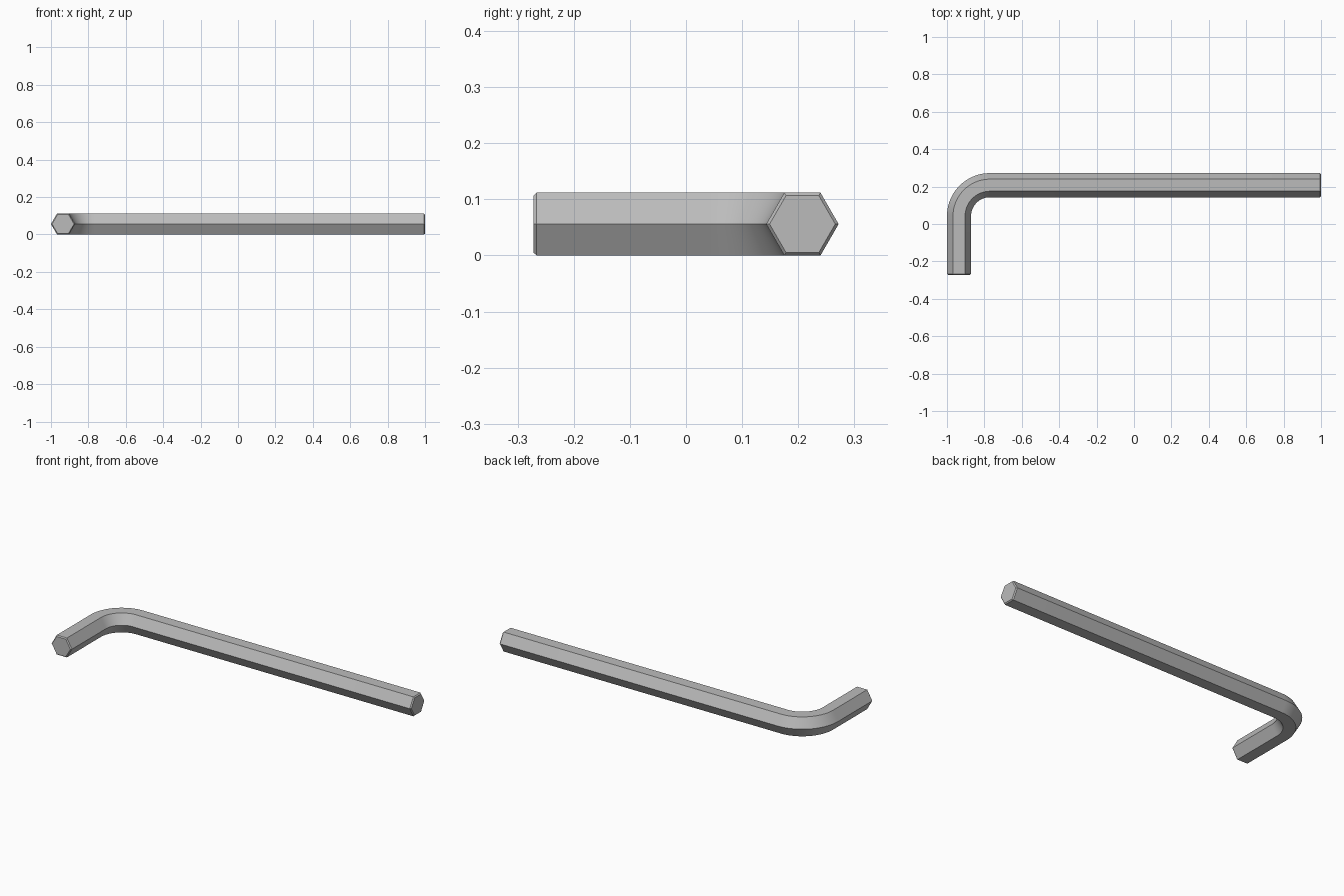
import bpy, bmesh
from math import pi, sin, cos, sqrt
from mathutils import Vector

cube = bpy.data.objects.get("Cube")
if cube:
    bpy.data.objects.remove(cube, do_unlink=True)

# Brushed steel
steel = bpy.data.materials.new("steel_grey")
steel.use_nodes = True
colour = (0.5, 0.5, 0.5, 1)
steel.diffuse_color = colour
steel.node_tree.nodes["Principled BSDF"].inputs["Base Color"].default_value = colour

R = 0.0645            # hexagon corner radius
H = R * sqrt(3) / 2   # half height
HALF_Y = 0.272
BEND = 0.165          # centreline bend radius
CHAMFER = 0.006
STEPS = 24
cx, cy = -1 + R + BEND, HALF_Y - R - BEND   # bend centre

# Stations along the centreline: position, sideways direction, hexagon radius
side_short, side_long = Vector((-1, 0, 0)), Vector((0, 1, 0))
tip = R - CHAMFER
stations = [(Vector((-1 + R, -HALF_Y, H)), side_short, tip),
            (Vector((-1 + R, -HALF_Y + CHAMFER, H)), side_short, R)]
for i in range(STEPS + 1):
    a = pi - i / STEPS * pi / 2
    out = Vector((cos(a), sin(a), 0))
    stations.append((Vector((cx, cy, H)) + out * BEND, out, R))
stations += [(Vector((1 - CHAMFER, HALF_Y - R, H)), side_long, R),
             (Vector((1, HALF_Y - R, H)), side_long, tip)]

# Sweep the hexagon through the stations
bm = bmesh.new()
up = Vector((0, 0, 1))
rings = []
for pos, side, r in stations:
    rings.append([bm.verts.new(pos + side * r * cos(k * pi / 3) + up * r * sin(k * pi / 3))
                  for k in range(6)])
for a, b in zip(rings, rings[1:]):
    for k in range(6):
        n = (k + 1) % 6
        bm.faces.new((a[k], a[n], b[n], b[k]))
bm.faces.new(rings[0])
bm.faces.new(rings[-1])
bmesh.ops.recalc_face_normals(bm, faces=bm.faces)

mesh = bpy.data.meshes.new("hex_key")
bm.to_mesh(mesh)
bm.free()
mesh.materials.append(steel)
key = bpy.data.objects.new("hex_key", mesh)
bpy.context.collection.objects.link(key)

# Smooth bend, sharp hexagon edges and chamfers
bpy.ops.object.select_all(action="DESELECT")
key.select_set(True)
bpy.context.view_layer.objects.active = key
bpy.ops.object.shade_smooth_by_angle(angle=pi / 6)
